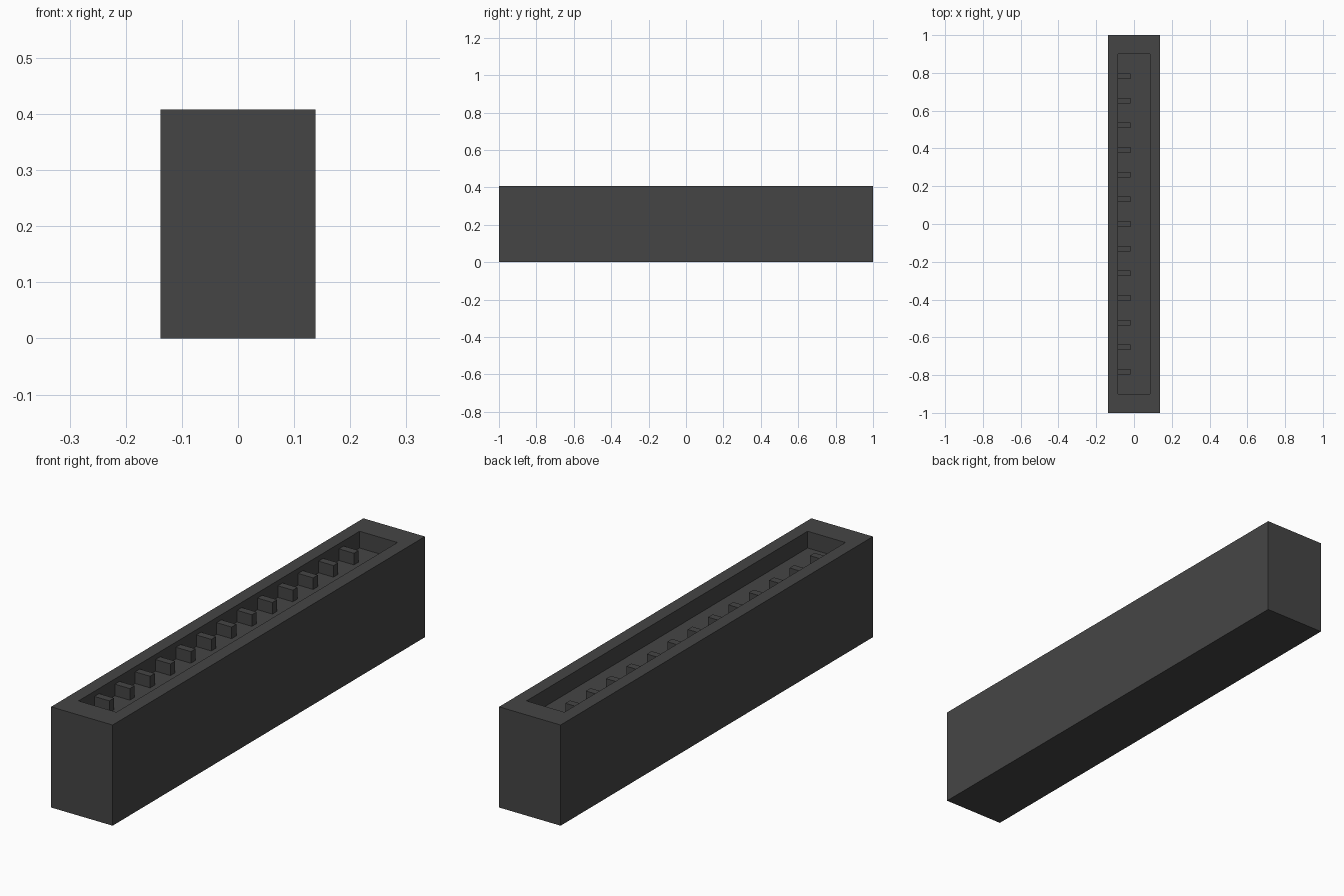
import bpy, bmesh
from mathutils import Vector

if "Cube" in bpy.data.objects:
    bpy.data.objects.remove(bpy.data.objects["Cube"])

W, L, H = 0.276, 2.0, 0.408        # outer body
CW, CL, DEPTH = 0.17, 1.8, 0.068   # recess in the top
FLOOR = H - DEPTH

dark = bpy.data.materials.new("dark_plastic")
dark.diffuse_color = (0.06, 0.06, 0.06, 1)
dark.use_nodes = True
dark.node_tree.nodes["Principled BSDF"].inputs["Base Color"].default_value = dark.diffuse_color


def add_box(bm, size, center):
    verts = bmesh.ops.create_cube(bm, size=1)["verts"]
    for v in verts:
        v.co = Vector(a * b for a, b in zip(v.co, size)) + Vector(center)


def finish(bm, name):
    mesh = bpy.data.meshes.new(name)
    bm.to_mesh(mesh)
    bm.free()
    mesh.materials.append(dark)
    obj = bpy.data.objects.new(name, mesh)
    bpy.context.collection.objects.link(obj)
    return obj


# Housing: box whose top face is inset to the recess outline, then sunk
bm = bmesh.new()
add_box(bm, (W, L, H), (0, 0, H / 2))
top = max(bm.faces, key=lambda f: f.calc_center_median().z)
bmesh.ops.inset_region(bm, faces=[top], thickness=0.05)
for v in top.verts:
    v.co.x = CW / 2 if v.co.x > 0 else -CW / 2
    v.co.y = CL / 2 if v.co.y > 0 else -CL / 2
wall = bmesh.ops.extrude_face_region(bm, geom=[top])
for v in [g for g in wall["geom"] if isinstance(g, bmesh.types.BMVert)]:
    v.co.z = FLOOR
if top.is_valid:
    bmesh.ops.delete(bm, geom=[top], context='FACES_ONLY')
bmesh.ops.recalc_face_normals(bm, faces=bm.faces)
finish(bm, "housing")

# Contact teeth: a row along the left wall of the recess
TOOTH = (0.067, 0.03, 0.047)
PITCH, COUNT = 0.1305, 13
bm = bmesh.new()
for i in range(COUNT):
    y = (i - (COUNT - 1) / 2) * PITCH
    add_box(bm, TOOTH, (-CW / 2 + TOOTH[0] / 2, y, FLOOR + TOOTH[2] / 2))
finish(bm, "contact_teeth")
